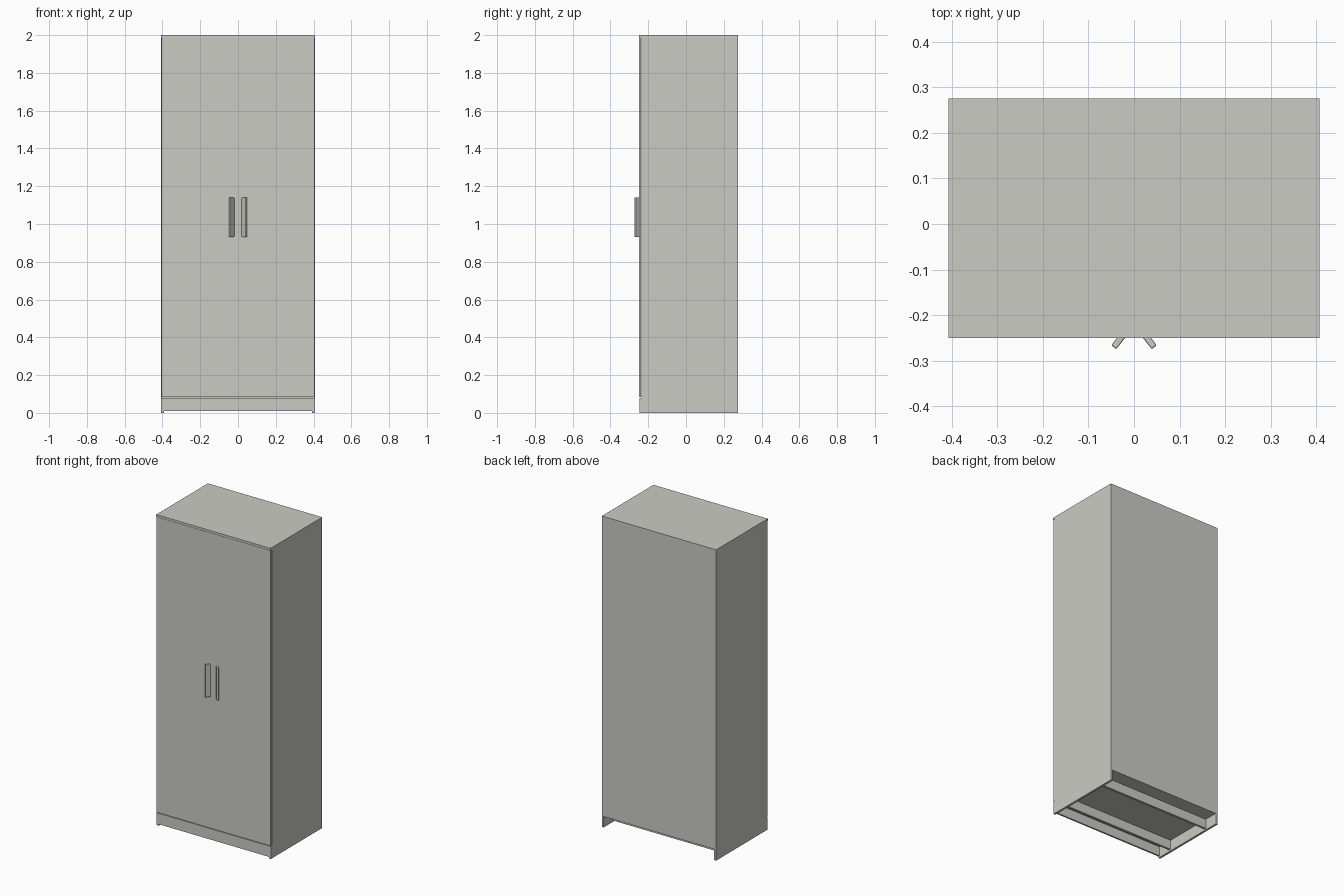
import bpy
import bmesh
from math import radians
from mathutils import Matrix, Vector

cube = bpy.data.objects.get("Cube")
if cube:
    bpy.data.objects.remove(cube, do_unlink=True)

grey = bpy.data.materials.new("warm_grey")
grey.use_nodes = True
colour = (0.6, 0.6, 0.56, 1)
grey.diffuse_color = colour
grey.node_tree.nodes["Principled BSDF"].inputs["Base Color"].default_value = colour


def box(name, x, y, z, turn=0):
    """Box from (min, max) pairs, turned about its own upright axis."""
    size = Vector((x[1] - x[0], y[1] - y[0], z[1] - z[0]))
    centre = Vector((x[0] + x[1], y[0] + y[1], z[0] + z[1])) / 2
    bm = bmesh.new()
    bmesh.ops.create_cube(bm, size=1, matrix=Matrix.Translation(centre)
                          @ Matrix.Rotation(turn, 4, "Z") @ Matrix.Diagonal(size).to_4x4())
    mesh = bpy.data.meshes.new(name)
    bm.to_mesh(mesh)
    bm.free()
    mesh.materials.append(grey)
    obj = bpy.data.objects.new(name, mesh)
    bpy.context.collection.objects.link(obj)
    return obj


W, FRONT, BACK, TOP = 0.407, -0.25, 0.275, 2.0
T = 0.014            # board thickness
FLOOR = 0.07         # underside of the carcass
DOOR = 0.085         # bottom edge of the doors
inner = (-W + T, W - T)

# Carcass
box("top_panel", (-W, W), (FRONT, BACK), (TOP - T, TOP))
box("back_panel", inner, (BACK - T, BACK), (FLOOR, TOP - T))
box("bottom_panel", inner, (FRONT + T, BACK - T), (FLOOR, FLOOR + T))

# Plinth board and the rails under the floor
box("front_plinth", inner, (FRONT + 0.003, FRONT + T), (0.01, DOOR - 0.005))
box("front_rail", inner, (-0.15, -0.15 + T), (0.01, FLOOR))
box("back_rail", inner, (0.17, 0.17 + T), (0.01, FLOOR))

# Sides, doors and splayed handles, one of each per side
for side, s in (("left", 1), ("right", -1)):
    def span(a, b):
        return tuple(sorted((s * a, s * b)))

    box(side + "_side_panel", span(W - T, W), (FRONT + T, BACK), (0, TOP - T))
    box(side + "_plinth_end", span(W - T, W), (FRONT + 0.003, FRONT + T), (0, DOOR - 0.005))
    box(side + "_door", span(0, W - 0.001), (FRONT, FRONT + T - 0.001), (DOOR, TOP - T - 0.001))
    handle = box(side + "_handle", span(0.027, 0.041), (-0.274, -0.24), (0.93, 1.14),
                 turn=s * radians(38))
    bevel = handle.modifiers.new("soft_edges", "BEVEL")
    bevel.width = 0.003
    bevel.segments = 2
